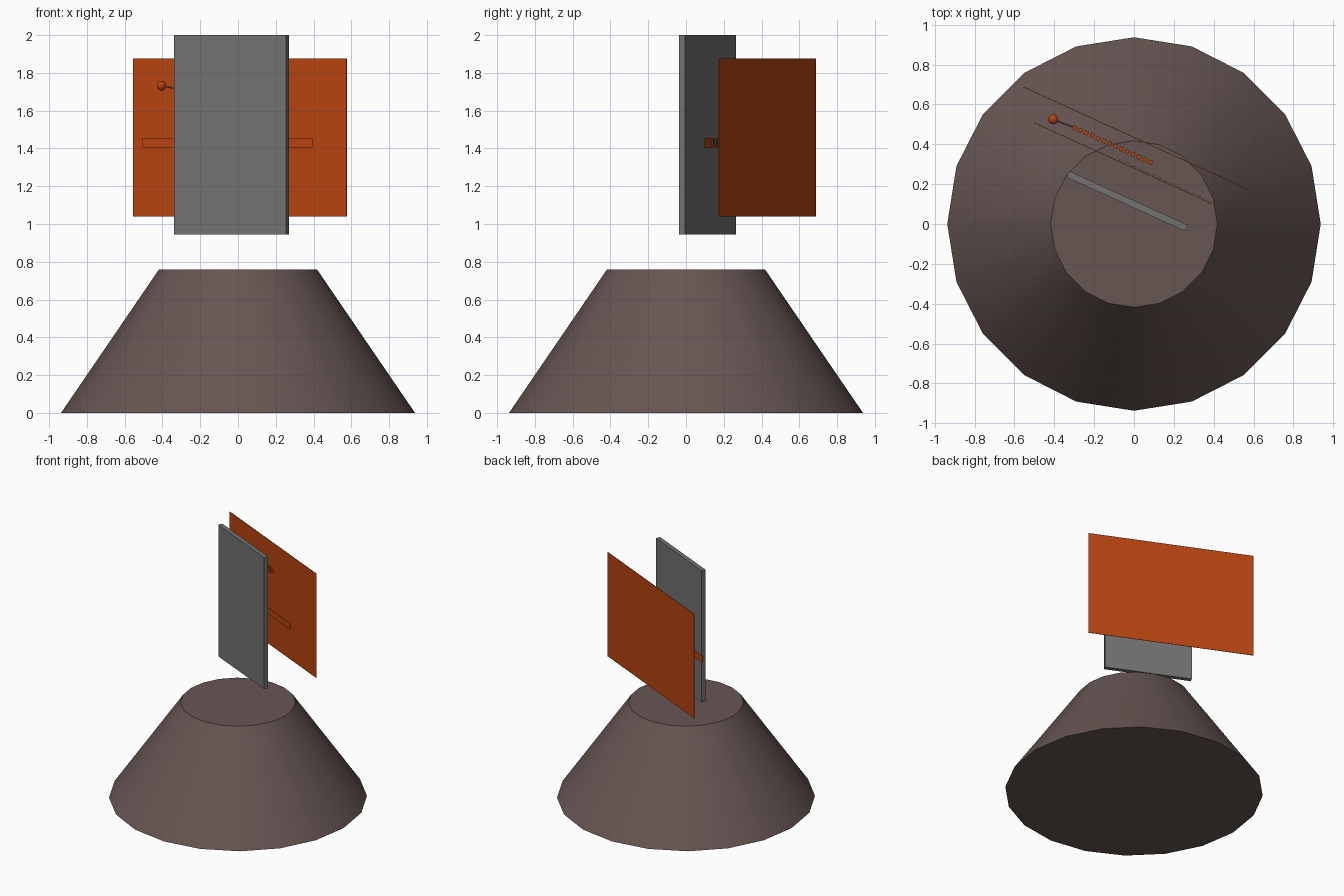
import bpy, math
from mathutils import Vector, Matrix

if "Cube" in bpy.data.objects:
    bpy.data.objects.remove(bpy.data.objects["Cube"])

YAW = math.radians(-24.5)


def material(name, rgb):
    m = bpy.data.materials.new(name)
    m.diffuse_color = (*rgb, 1)
    m.use_nodes = True
    m.node_tree.nodes["Principled BSDF"].inputs["Base Color"].default_value = m.diffuse_color
    return m


STONE = material("brown stone", (0.135, 0.093, 0.086))
GREY = material("grey", (0.17, 0.17, 0.17))
ORANGE = material("burnt orange", (0.48, 0.058, 0.005))


def finish(name, mat, smooth=False):
    ob = bpy.context.object
    ob.name = name
    ob.data.materials.append(mat)
    if smooth:
        bpy.ops.object.shade_smooth_by_angle(angle=math.radians(35))
    return ob


def board(name, centre, size, mat):
    """Upright box turned to the shared sign direction."""
    bpy.ops.mesh.primitive_cube_add(size=1)
    ob = finish(name, mat)
    ob.data.transform(Matrix.Diagonal((*size, 1)))
    ob.location = centre
    ob.rotation_euler.z = YAW
    return ob


def rod(name, a, b, radius, mat):
    a, b = Vector(a), Vector(b)
    d = b - a
    bpy.ops.mesh.primitive_cylinder_add(vertices=8, radius=radius, depth=d.length,
                                        location=(a + b) / 2)
    ob = finish(name, mat, True)
    ob.rotation_euler = d.to_track_quat('Z', 'Y').to_euler()
    return ob


# Truncated cone base
bpy.ops.mesh.primitive_cone_add(vertices=20, radius1=0.937, radius2=0.418,
                                depth=0.76, location=(0, 0, 0.38))
finish("base_cone", STONE, True)

# Grey slab floating over the base
board("grey_slab", (-0.035, 0.115, 1.4725), (0.653, 0.034, 1.055), GREY)

# Thin back panel and slim strip in front of it
board("back_panel", (0.01, 0.43, 1.4575), (1.243, 0.003, 0.835), ORANGE)
board("slim_strip", (-0.055, 0.305, 1.43), (0.987, 0.003, 0.05), ORANGE)

# Small grey dashes on the rear of the strip
for i in range(13):
    t = (i + 0.5) / 13
    board(f"strip_dash_{i + 1}", (-0.08 + 0.425 * t, 0.327 - 0.194 * t, 1.43),
          (0.025, 0.002, 0.03), GREY)

# Row of small blocks strung behind the slab
for i in range(14):
    t = i / 13
    board(f"bead_block_{i + 1}", (-0.298 + 0.38 * t, 0.483 - 0.173 * t, 1.717),
          (0.02, 0.022, 0.032), ORANGE)

# Pointer: ball on a thin rod leading to the blocks
BALL = (-0.405, 0.525, 1.732)
rod("pointer_rod", BALL, (-0.30, 0.484, 1.712), 0.004, GREY)
bpy.ops.mesh.primitive_uv_sphere_add(segments=16, ring_count=10, radius=0.025, location=BALL)
finish("pointer_ball", ORANGE, True)
